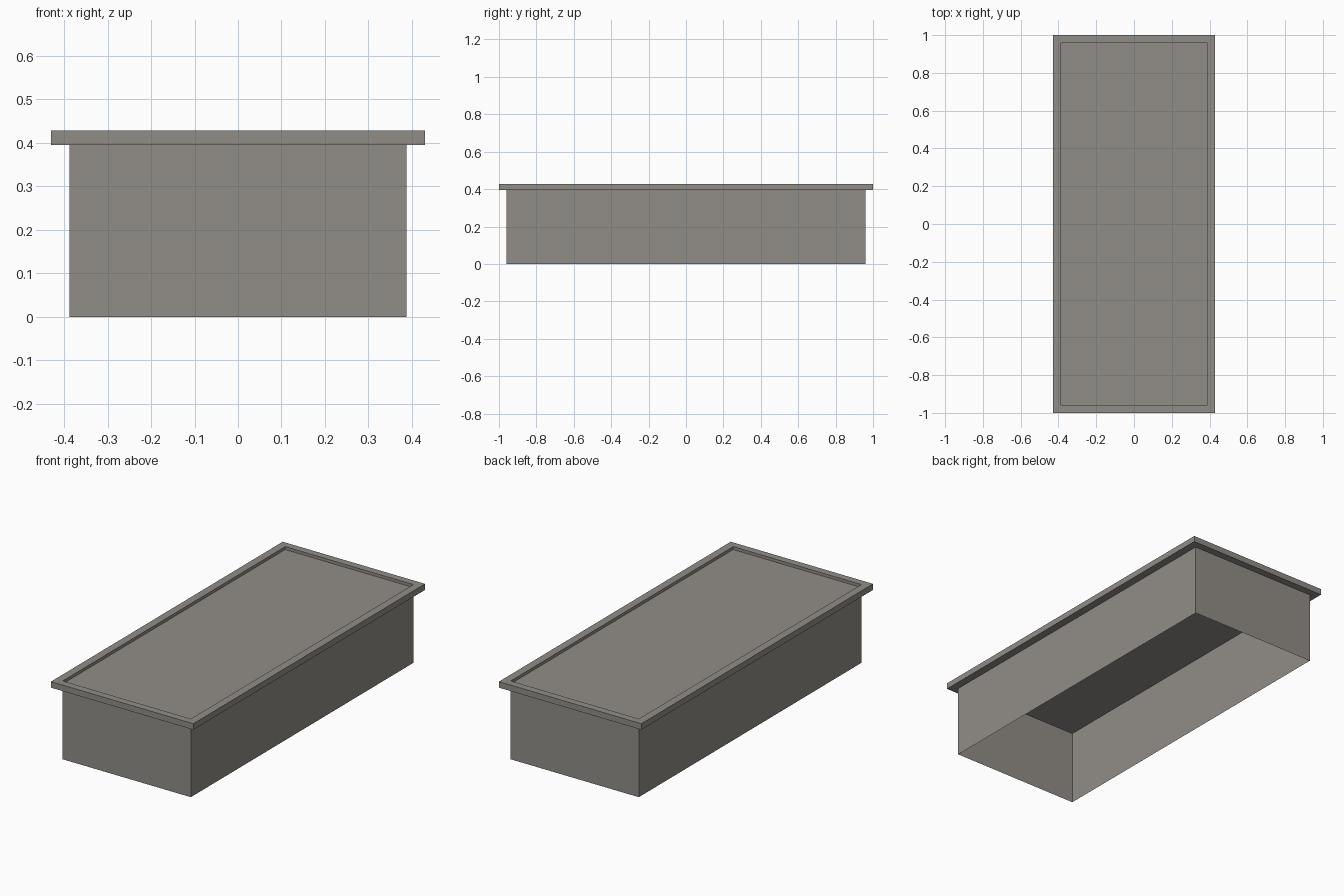
import bpy, bmesh

if "Cube" in bpy.data.objects:
    bpy.data.objects.remove(bpy.data.objects["Cube"])

stone = bpy.data.materials.new("warm_grey")
stone.diffuse_color = (0.285, 0.27, 0.242, 1.0)
stone.use_nodes = True
stone.node_tree.nodes["Principled BSDF"].inputs["Base Color"].default_value = stone.diffuse_color


def ring_shell(name, rings, cap):
    """Join rectangular rings (half x, half y, z) into a shell, optionally capped."""
    bm = bmesh.new()
    loops = [[bm.verts.new((sx * hx, sy * hy, z))
              for sx, sy in ((-1, -1), (1, -1), (1, 1), (-1, 1))]
             for hx, hy, z in rings]
    for a, b in zip(loops, loops[1:]):
        for i in range(4):
            j = (i + 1) % 4
            bm.faces.new((a[i], a[j], b[j], b[i]))
    if cap:
        bm.faces.new(loops[-1])
    mesh = bpy.data.meshes.new(name)
    bm.to_mesh(mesh)
    bm.free()
    mesh.materials.append(stone)
    obj = bpy.data.objects.new(name, mesh)
    bpy.context.collection.objects.link(obj)
    return obj


WX, WY = 0.387, 0.96      # wall half sizes
RX, RY = 0.43, 1.0        # rim half sizes
LOW, TOP, PANEL = 0.395, 0.428, 0.412

# Thin box, open underneath, closed by the recessed top panel
ring_shell("box_body", [(WX, WY, 0), (WX, WY, PANEL)], True)

# Overhanging rim around the recessed panel
ring_shell("top_rim", [(WX, WY, LOW), (RX, RY, LOW), (RX, RY, TOP),
                       (WX, WY, TOP), (WX, WY, PANEL)], False)
